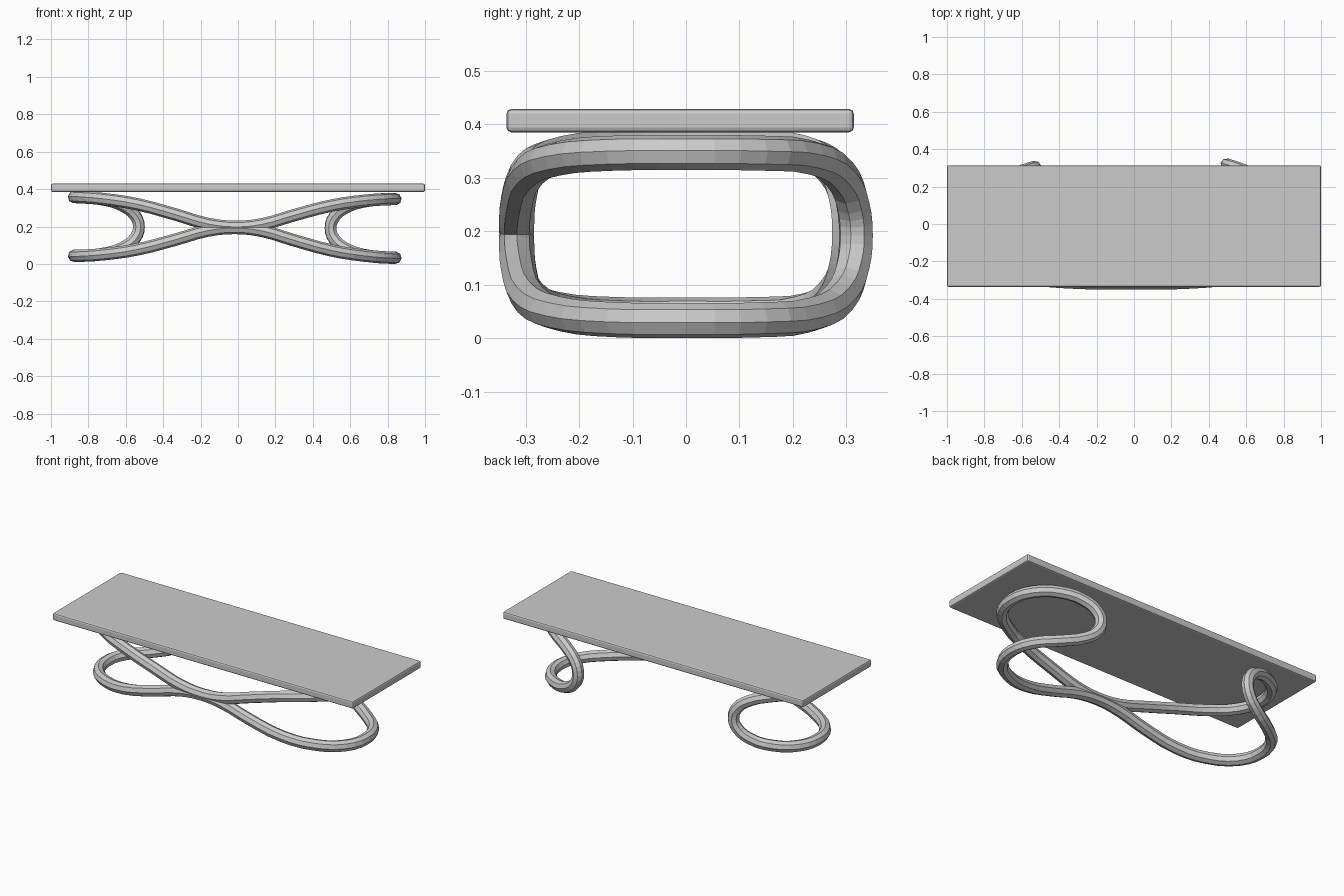
import bpy

if "Cube" in bpy.data.objects:
    bpy.data.objects.remove(bpy.data.objects["Cube"])

MID = 0.195

# Upper half of one end loop, from the front crossing round to the back bend:
# (x, y, height above the middle)
half_loop = [
    (0.00, -0.317, 0.003), (0.14, -0.317, 0.018), (0.30, -0.313, 0.066),
    (0.50, -0.292, 0.120), (0.67, -0.235, 0.146), (0.80, -0.130, 0.156),
    (0.842, 0.00, 0.157), (0.805, 0.135, 0.156), (0.70, 0.230, 0.148),
    (0.585, 0.288, 0.115), (0.515, 0.312, 0.060),
]
back_bend = (0.495, 0.318, 0.0)


def end_loop(sx, dx, y_back):
    """Full end loop: top half, back bend, then the mirrored bottom half."""
    down = [(x, y, -h) for x, y, h in reversed(half_loop)]
    pts = []
    for x, y, h in half_loop + [back_bend] + down:
        px = sx * (x + dx * min(1, x / 0.4)) - 0.015 * (1 - min(1, x / 0.4))
        py = y * y_back if y > 0 else y
        pts.append((px, py, MID + h - 0.006 * px))
    return pts


right = end_loop(1, 0.0, 1.0)
left = end_loop(-1, 0.035, 0.96)
# Continuous path; the shared crossing points are kept only once
path = right + list(reversed(left))[1:-1]

# Bent tube base
curve = bpy.data.curves.new("tube_base", 'CURVE')
curve.dimensions = '3D'
curve.bevel_depth = 0.033
curve.bevel_resolution = 2
curve.resolution_u = 3
spline = curve.splines.new('BEZIER')
spline.bezier_points.add(len(path) - 1)
for bp, co in zip(spline.bezier_points, path):
    bp.co = co
    bp.handle_left_type = bp.handle_right_type = 'AUTO'
spline.use_cyclic_u = True
spline.use_smooth = False
base = bpy.data.objects.new("tube_base", curve)
bpy.context.collection.objects.link(base)

# Table top slab with softened edges
bpy.ops.mesh.primitive_cube_add(size=1, location=(0, -0.011, 0.407))
top = bpy.context.object
top.name = "table_top"
top.scale = (2.0, 0.65, 0.044)
bpy.ops.object.transform_apply(location=False, rotation=False, scale=True)
bevel = top.modifiers.new("soft_edges", 'BEVEL')
bevel.width = 0.009
bevel.segments = 2
